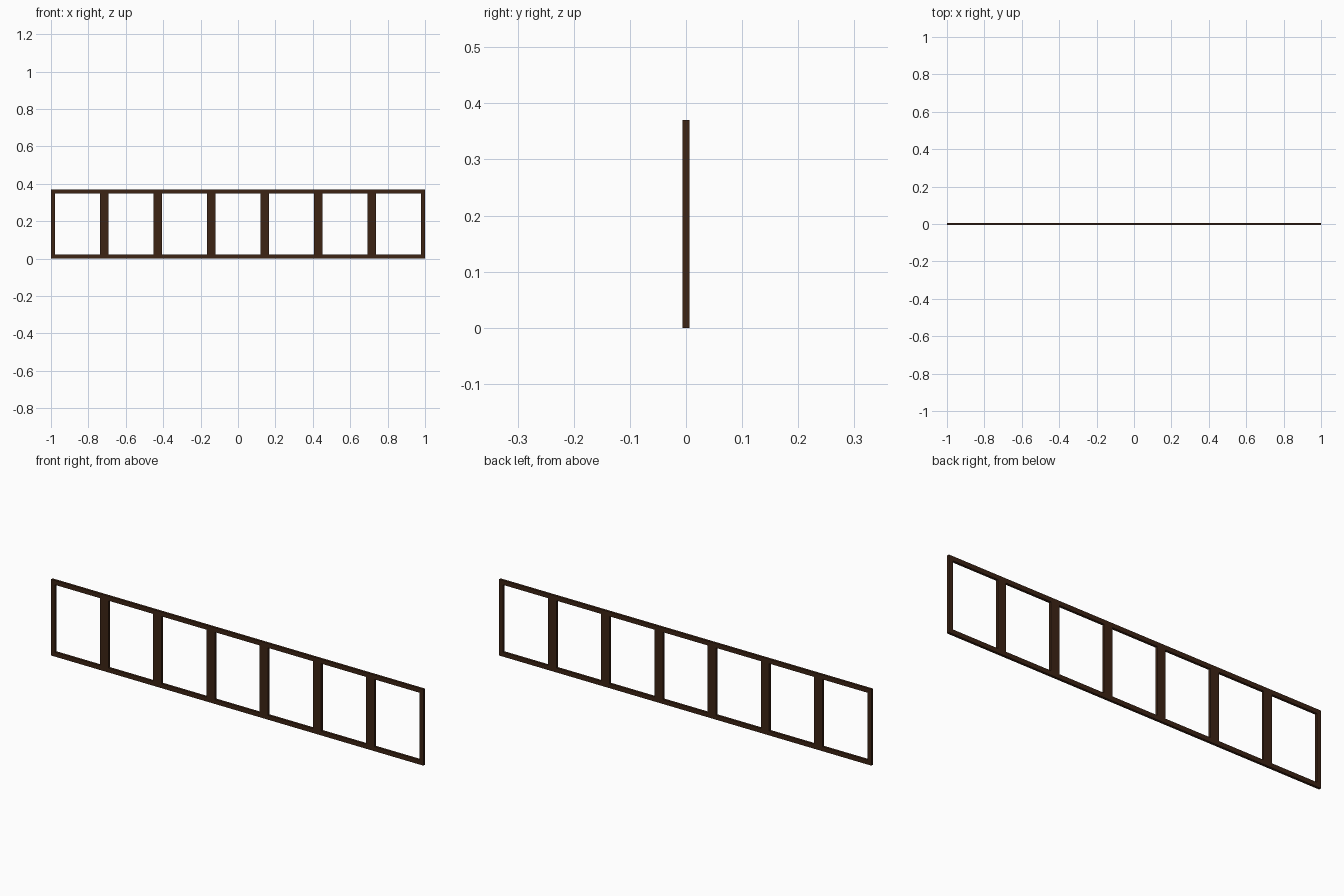
import bpy

if "Cube" in bpy.data.objects:
    bpy.data.objects.remove(bpy.data.objects["Cube"])

L, H, D = 2.0, 0.37, 0.012   # overall length, height, depth
BAR = 0.0215                 # rail height and end post width
MULLION = 0.045              # divider width
PANELS = 7

wood = bpy.data.materials.new("dark_wood")
wood.diffuse_color = (0.045, 0.017, 0.007, 1)
wood.use_nodes = True
wood.node_tree.nodes["Principled BSDF"].inputs["Base Color"].default_value = wood.diffuse_color


def box(name, x, z, w, h):
    bpy.ops.mesh.primitive_cube_add(size=1, location=(x, 0, z))
    ob = bpy.context.object
    ob.name = name
    ob.scale = (w, D, h)
    bpy.ops.object.transform_apply(location=False, rotation=False, scale=True)
    ob.data.materials.append(wood)
    return ob


# Full-length rails
box("bottom_rail", 0, BAR / 2, L, BAR)
box("top_rail", 0, H - BAR / 2, L, BAR)

# End posts between the rails
inner = H - 2 * BAR
for side, name in ((-1, "left_post"), (1, "right_post")):
    box(name, side * (L - BAR) / 2, H / 2, BAR, inner)

# Evenly spaced dividers
for i in range(1, PANELS):
    box(f"divider_{i}", -L / 2 + i * L / PANELS, H / 2, MULLION, inner)
